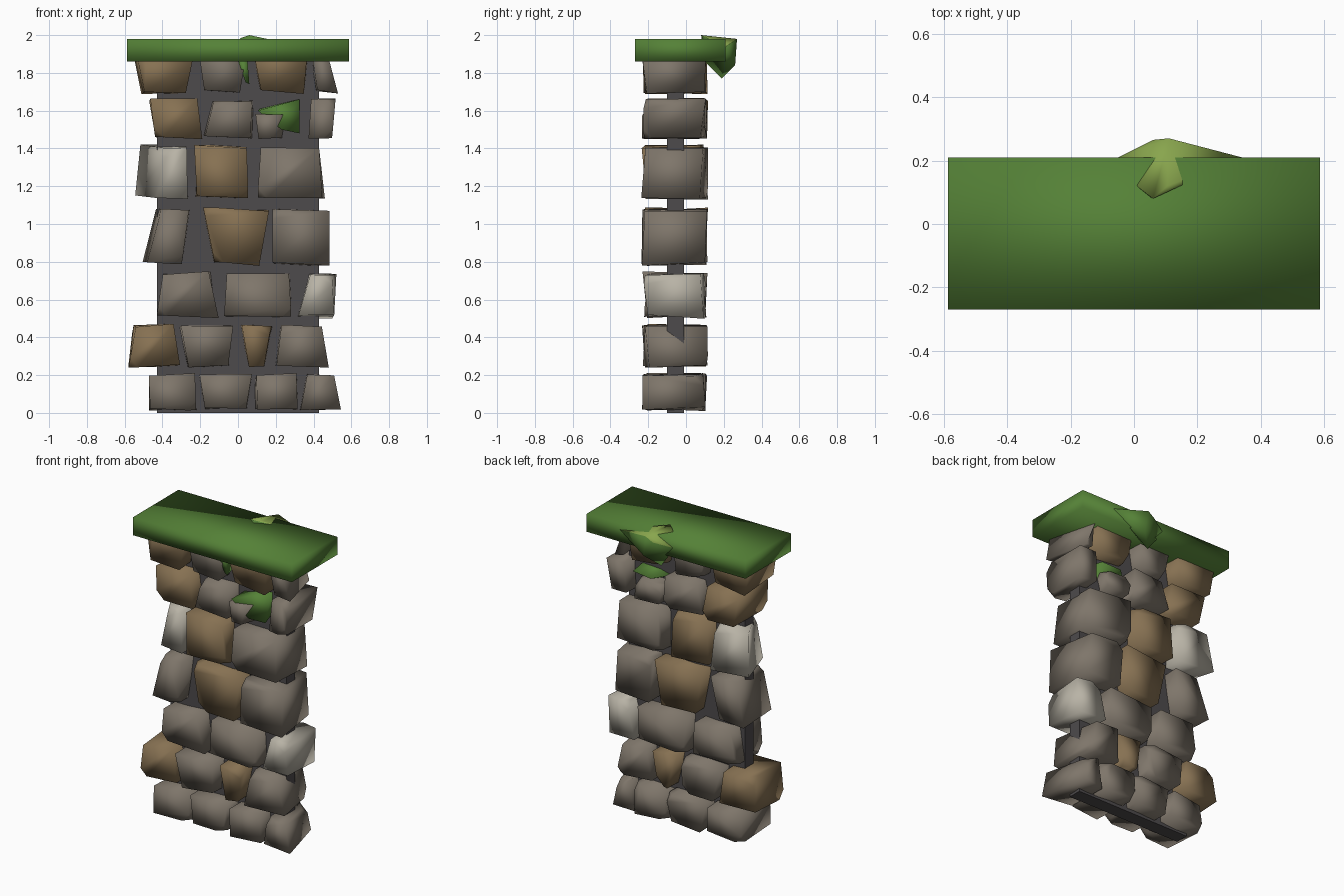
import bpy
import bmesh
import random
from mathutils import Vector

random.seed(7)
if "Cube" in bpy.data.objects:
    bpy.data.objects.remove(bpy.data.objects["Cube"])


def material(name, rgb):
    m = bpy.data.materials.new(name)
    m.use_nodes = True
    m.diffuse_color = (*rgb, 1)
    m.node_tree.nodes["Principled BSDF"].inputs["Base Color"].default_value = (*rgb, 1)
    return m


GREY = material("grey stone", (0.21, 0.18, 0.145))
BROWN = material("brown stone", (0.24, 0.165, 0.085))
PALE = material("pale stone", (0.48, 0.45, 0.38))
MORTAR = material("dark mortar", (0.075, 0.069, 0.072))
GREEN = material("moss green", (0.09, 0.22, 0.038))
LIGHT = material("light moss", (0.25, 0.38, 0.075))


def finish(name, bm, *mats, smooth=True):
    bmesh.ops.recalc_face_normals(bm, faces=bm.faces)
    for f in bm.faces:
        f.smooth = smooth
    mesh = bpy.data.meshes.new(name)
    bm.to_mesh(mesh)
    bm.free()
    obj = bpy.data.objects.new(name, mesh)
    for m in mats:
        mesh.materials.append(m)
    bpy.context.collection.objects.link(obj)


def box(lo, hi):
    bm = bmesh.new()
    bmesh.ops.create_cube(bm, size=1)
    lo, hi = Vector(lo), Vector(hi)
    for v in bm.verts:
        v.co = (lo + hi) / 2 + v.co * (hi - lo)
    return bm


def hull(points):
    bm = bmesh.new()
    for p in points:
        bm.verts.new(p)
    bmesh.ops.convex_hull(bm, input=bm.verts)
    return bm


def stone(name, x0, x1, z0, z1, mat, taper=0.0, lean=0.0, front=0.0, back=0.0):
    """Uneven block: taper widens the top, lean shifts it along x,
    front and back pull in the corners that face away from the middle."""
    bm = box((x0, -0.215, z0), (x1, 0.095, z1))
    mid = (x0 + x1) / 2
    side = 1 if mid > 0 else -1
    for v in bm.verts:
        up = 1 if v.co.z > (z0 + z1) / 2 else -1
        out = 1 if v.co.x > mid else -1
        if out == side:
            v.co.x -= side * (front if v.co.y < 0 else back)
        v.co.x += up * (lean + out * taper) / 2
        v.co += Vector((random.uniform(-1, 1) * 0.014,
                        random.uniform(-1, 1) * 0.022,
                        random.uniform(-1, 1) * 0.012))
        v.co.z = max(v.co.z, 0.01)
    # chip a few corners
    chipped = random.sample(list(bm.verts), 2)
    bmesh.ops.bevel(bm, geom=chipped, offset=0.05, segments=1, affect='VERTICES')
    finish(name, bm, mat)


# Mortar core
finish("mortar_core", box((-0.43, -0.1, 0), (0.43, -0.01, 1.9)), MORTAR, smooth=False)

# Courses of stone: bottom, top, then x range, colour and shape of each
courses = [
    (0.02, 0.20, [(-0.46, -0.22, GREY), (-0.18, 0.06, GREY, 0.03),
                  (0.09, 0.31, GREY), (0.34, 0.53, GREY, -0.03, 0, 0, 0.08)]),
    (0.25, 0.46, [(-0.56, -0.33, BROWN, -0.02), (-0.29, -0.04, GREY, 0.03),
                  (0.03, 0.16, BROWN, 0.045), (0.21, 0.47, GREY, -0.03, 0, 0, 0.05)]),
    (0.51, 0.74, [(-0.42, -0.13, GREY, -0.03), (-0.06, 0.28, GREY),
                  (0.35, 0.51, PALE, -0.03, 0.03)]),
    (0.79, 1.08, [(-0.52, -0.28, GREY, -0.02, 0.05, 0.08, 0.04),
                  (-0.16, 0.14, BROWN, 0.045),
                  (0.19, 0.48, GREY, 0, 0, 0, 0.04)]),
    (1.14, 1.41, [(-0.53, -0.27, PALE, -0.02, 0.02, 0.13), (-0.23, 0.05, BROWN),
                  (0.12, 0.44, GREY, -0.02, 0, 0, -0.01)]),
    (1.46, 1.66, [(-0.45, -0.21, BROWN, 0, -0.03), (-0.16, 0.08, GREY, -0.02, 0.02),
                  (0.38, 0.51, GREY)]),
    (1.70, 1.90, [(-0.54, -0.26, BROWN, 0.03, 0, 0.03), (-0.19, 0.03, GREY, 0.03),
                  (0.10, 0.35, BROWN, 0.02), (0.40, 0.50, GREY, -0.02, -0.04, 0, 0.08)]),
]
for row, (z0, z1, stones) in enumerate(courses, 1):
    for col, (x0, x1, *look) in enumerate(stones, 1):
        stone(f"stone_row{row}_{col}", x0, x1, z0, z1, *look)

# Stone with a sloping moss corner
stone("mossy_stone", 0.11, 0.31, 1.46, 1.58, GREY, 0.02, 0, 0.11)
finish("moss_corner", hull([
    (0.105, -0.22, 1.6), (0.325, -0.11, 1.66), (0.325, -0.175, 1.48),
    (0.23, -0.215, 1.5), (0.13, 0.04, 1.62), (0.19, 0.1, 1.61),
    (0.33, 0.09, 1.62)]), GREEN)

# Moss slab on top
finish("moss_cap", box((-0.587, -0.27, 1.86), (0.587, 0.21, 1.98)), GREEN)

# Moss tuft creeping down between two front stones
finish("moss_tuft", hull([
    (0.0, -0.21, 1.87), (0.05, -0.21, 1.87), (0.06, -0.2, 1.74),
    (0.04, -0.2, 1.75), (0.03, -0.09, 1.87), (0.05, -0.09, 1.76)]), GREEN)

# Moss clump hanging over the back edge, lighter on its upper side
clump = hull([
    (0.015, 0.115, 1.985), (0.06, 0.08, 2.0), (0.105, 0.12, 1.99),
    (0.11, 0.27, 1.98), (0.06, 0.265, 1.95), (0.34, 0.21, 1.94),
    (-0.06, 0.205, 1.92), (0.13, 0.26, 1.84), (0.05, 0.19, 1.77),
    (0.02, 0.1, 1.86)])
bmesh.ops.recalc_face_normals(clump, faces=clump.faces)
for f in clump.faces:
    f.material_index = 1 if f.normal.z > 0.25 else 0
finish("moss_clump", clump, GREEN, LIGHT)
